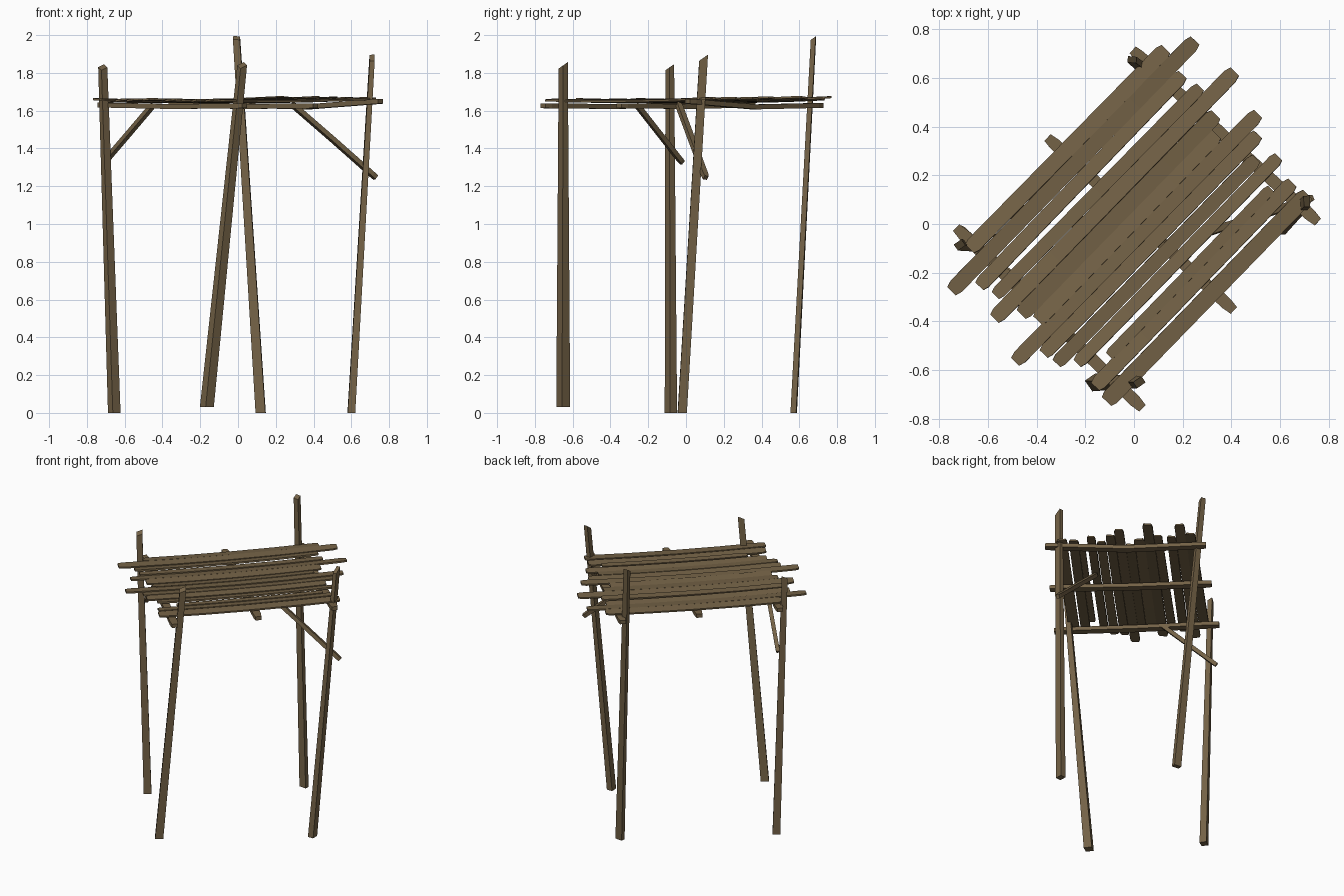
import bpy, bmesh, math
from mathutils import Vector

if "Cube" in bpy.data.objects:
    bpy.data.objects.remove(bpy.data.objects["Cube"])

wood = bpy.data.materials.new("weathered_wood")
wood.diffuse_color = (0.175, 0.123, 0.062, 1)
wood.use_nodes = True
wood.node_tree.nodes["Principled BSDF"].inputs["Base Color"].default_value = wood.diffuse_color


def sweep(name, stations, side, up):
    """Four-sided bar through stations of (centre, width, height)."""
    bm = bmesh.new()
    rings = []
    for c, w, h in stations:
        rings.append([bm.verts.new(Vector(c) + side * (w / 2 * i) + up * (h / 2 * j))
                      for i, j in ((-1, -1), (1, -1), (1, 1), (-1, 1))])
    for a, b in zip(rings, rings[1:]):
        for k in range(4):
            bm.faces.new((a[k], a[(k + 1) % 4], b[(k + 1) % 4], b[k]))
    bm.faces.new(rings[0][::-1])
    bm.faces.new(rings[-1])
    bmesh.ops.recalc_face_normals(bm, faces=bm.faces)
    me = bpy.data.meshes.new(name)
    bm.to_mesh(me)
    bm.free()
    me.materials.append(wood)
    ob = bpy.data.objects.new(name, me)
    bpy.context.collection.objects.link(ob)
    return ob


def post(name, a, b, size0, size1, angle):
    t = math.radians(angle)
    ob = sweep(name, [(a, *size0), (b, *size1)],
               Vector((math.cos(t), math.sin(t), 0)), Vector((-math.sin(t), math.cos(t), 0)))
    # slanted cut on top
    top = ob.data.vertices[4:]
    for v in top:
        v.co.z += (v.co.y - b[1]) * 0.7 - 0.01


def bar(name, pts, w, h, roll=0.0):
    """Bar lying along points, rolled about its own length, with chipped ends."""
    pts = [Vector(p) for p in pts]
    d = (pts[-1] - pts[0]).normalized()
    s = d.cross(Vector((0, 0, 1))).normalized()
    u = s.cross(d)
    side = s * math.cos(roll) + u * math.sin(roll)
    up = u * math.cos(roll) - s * math.sin(roll)
    st = [(p, w, h) for p in pts]
    st[0] = (pts[0], w * 0.75, h)
    st[-1] = (pts[-1], w * 0.75, h)
    st.insert(1, (pts[0].lerp(pts[1], 0.08), w, h))
    st.insert(-1, (pts[-1].lerp(pts[-2], 0.08), w, h))
    sweep(name, st, side, up)


# Leaning corner posts
post("left_post", (-0.655, -0.08, 0), (-0.716, -0.086, 1.84), (0.05, 0.045), (0.038, 0.03), 35)
post("front_post", (-0.165, -0.65, 0.03), (0.022, -0.65, 1.85), (0.053, 0.053), (0.042, 0.03), 35)
post("right_post", (0.60, -0.02, 0), (0.71, 0.093, 1.89), (0.04, 0.048), (0.026, 0.046), 2)
post("back_post", (0.12, 0.57, 0), (-0.008, 0.675, 1.995), (0.052, 0.03), (0.036, 0.026), -5)

# Cross beams, slightly bowed
beams = {
    "front_left_beam": [(-0.73, -0.015, 1.63), (-0.34, -0.39, 1.622), (0.035, -0.757, 1.626)],
    "middle_beam": [(-0.355, 0.355, 1.63), (0.03, 0.0, 1.622), (0.41, -0.355, 1.626)],
    "back_right_beam": [(-0.005, 0.715, 1.628), (0.37, 0.36, 1.62), (0.755, 0.008, 1.65)],
}
for name, pts in beams.items():
    bar(name, pts, 0.05, 0.026)

# Diagonal braces
bar("left_brace", [(-0.71, -0.02, 1.325), (-0.58, -0.14, 1.477), (-0.45, -0.26, 1.63)], 0.026, 0.026, 0.2)
bar("right_brace", [(0.285, -0.04, 1.635), (0.51, 0.033, 1.44), (0.73, 0.105, 1.245)], 0.03, 0.026, 0.2)

# Deck planks: sideways offset at both ends, start, end, width
planks = [
    (-0.405, -0.415, -0.55, 0.60, 0.065), (-0.335, -0.355, -0.725, 0.71, 0.065),
    (-0.268, -0.292, -0.63, 0.575, 0.06), (-0.195, -0.205, -0.61, 0.59, 0.055),
    (-0.13, -0.15, -0.68, 0.735, 0.065), (-0.065, -0.08, -0.59, 0.555, 0.068),
    (0.0, -0.02, -0.56, 0.50, 0.065), (0.055, 0.04, -0.745, 0.68, 0.062),
    (0.115, 0.10, -0.64, 0.62, 0.06), (0.18, 0.165, -0.63, 0.545, 0.058),
    (0.24, 0.225, -0.57, 0.615, 0.055), (0.31, 0.295, -0.455, 0.50, 0.045),
    (0.36, 0.34, -0.585, 0.58, 0.062), (0.435, 0.418, -0.595, 0.59, 0.07),
]
r = math.sqrt(0.5)
for n, (v0, v1, u0, u1, w) in enumerate(planks):
    pts = []
    for k in range(5):
        t = k / 4
        u, v = u0 + (u1 - u0) * t, v0 + (v1 - v0) * t
        z = 1.65 + 0.025 * u * u + 0.008 * u + 0.002 * (n % 2)
        pts.append((r * (u + v), r * (u - v), z))
    bar("deck_plank_%02d" % (n + 1), pts, w, 0.011, (0.12, -0.06, 0.16, 0.05)[n % 4])
